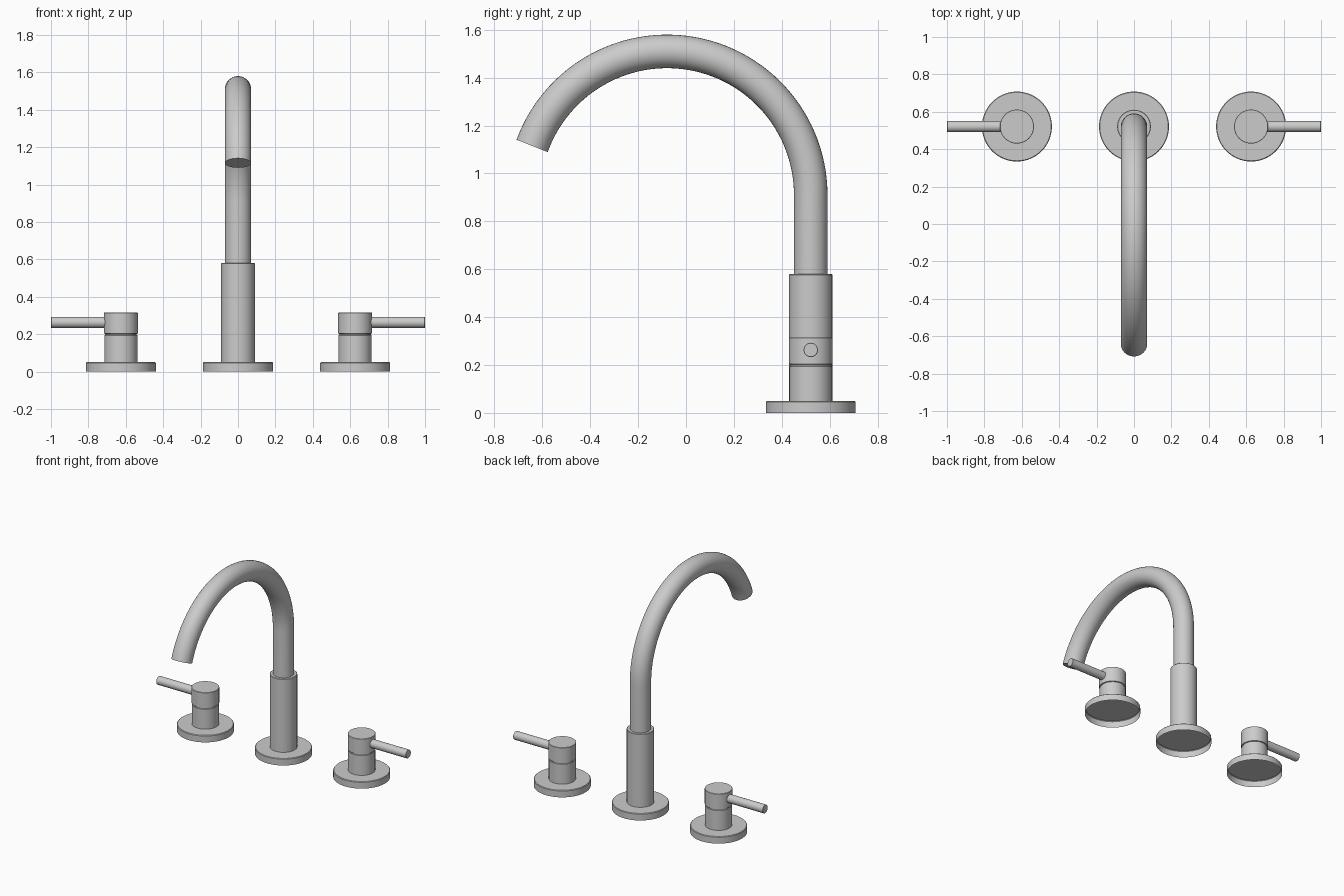
import bpy, bmesh, math
from mathutils import Matrix, Vector

if "Cube" in bpy.data.objects:
    bpy.data.objects.remove(bpy.data.objects["Cube"])

Y = 0.521          # shared depth of the three fittings
SEG = 64


def smooth(obj):
    bpy.ops.object.select_all(action='DESELECT')
    obj.select_set(True)
    bpy.context.view_layer.objects.active = obj
    bpy.ops.object.shade_smooth_by_angle(angle=math.radians(30))


def lathe(name, profile, matrix, seg=SEG):
    """Spin an (r, z) profile, listed bottom to top, around its local z axis."""
    bm = bmesh.new()
    verts = [bm.verts.new((r, 0, z)) for r, z in profile]
    edges = [bm.edges.new(p) for p in zip(verts, verts[1:])]
    bmesh.ops.spin(bm, geom=verts + edges, cent=(0, 0, 0), axis=(0, 0, 1),
                   angle=math.tau, steps=seg, use_duplicate=False)
    bmesh.ops.remove_doubles(bm, verts=bm.verts, dist=1e-5)
    bmesh.ops.recalc_face_normals(bm, faces=bm.faces)
    # open shells: make sure the topmost face points outward
    bm.normal_update()
    top = max(bm.faces, key=lambda f: f.calc_center_median().z)
    if top.normal.z < 0:
        bmesh.ops.reverse_faces(bm, faces=bm.faces)
    mesh = bpy.data.meshes.new(name)
    bm.to_mesh(mesh)
    bm.free()
    obj = bpy.data.objects.new(name, mesh)
    obj.matrix_world = matrix
    bpy.context.collection.objects.link(obj)
    smooth(obj)
    return obj


# Profiles: the flange is a thin cap, open underneath
FLANGE = [(0.187, 0), (0.187, 0.046), (0.183, 0.05), (0, 0.05)]
SLEEVE = [(0, 0.05), (0.09, 0.05), (0.09, 0.577), (0.087, 0.58), (0, 0.58)]
HANDLE = [(0, 0.05), (0.089, 0.05), (0.089, 0.194), (0.084, 0.196),
          (0.084, 0.202), (0.091, 0.204), (0.091, 0.313), (0.089, 0.315), (0, 0.315)]
LEVER = [(0, 0), (0.03, 0), (0.03, 0.348), (0.028, 0.35), (0, 0.35)]

# Spout base
centre = Matrix.Translation((0, Y, 0))
lathe("spout_flange", FLANGE, centre)
lathe("spout_sleeve", SLEEVE, centre)

# Left and right handles, levers pointing outward
for side, s in (("left", -1), ("right", 1)):
    place = Matrix.Translation((s * 0.626, Y, 0))
    lathe(side + "_flange", FLANGE, place)
    lathe(side + "_handle_body", HANDLE, place)
    lathe(side + "_lever", LEVER, Matrix.Translation((s * 0.65, Y, 0.263))
          @ Matrix.Rotation(s * math.pi / 2, 4, 'Y'), 32)

# Gooseneck spout: straight riser followed by a 160 degree arc
R, cz = 0.60, 0.91
path = [Vector((0, Y, 0.57))]
for i in range(57):
    a = math.radians(160 * i / 56)
    path.append(Vector((0, Y - R + R * math.cos(a), cz + R * math.sin(a))))
curve = bpy.data.curves.new("spout", 'CURVE')
curve.dimensions = '3D'
curve.bevel_depth = 0.07
curve.bevel_resolution = 14
curve.use_fill_caps = True
spline = curve.splines.new('POLY')
spline.points.add(len(path) - 1)
for point, co in zip(spline.points, path):
    point.co = (*co, 1)
spout = bpy.data.objects.new("spout", curve)
bpy.context.collection.objects.link(spout)
bpy.ops.object.select_all(action='DESELECT')
spout.select_set(True)
bpy.context.view_layer.objects.active = spout
bpy.ops.object.convert(target='MESH')
spout = bpy.context.view_layer.objects.active
# weld the end caps to the tube
bm = bmesh.new()
bm.from_mesh(spout.data)
bmesh.ops.remove_doubles(bm, verts=bm.verts, dist=1e-5)
bmesh.ops.recalc_face_normals(bm, faces=bm.faces)
bm.to_mesh(spout.data)
bm.free()
smooth(spout)
